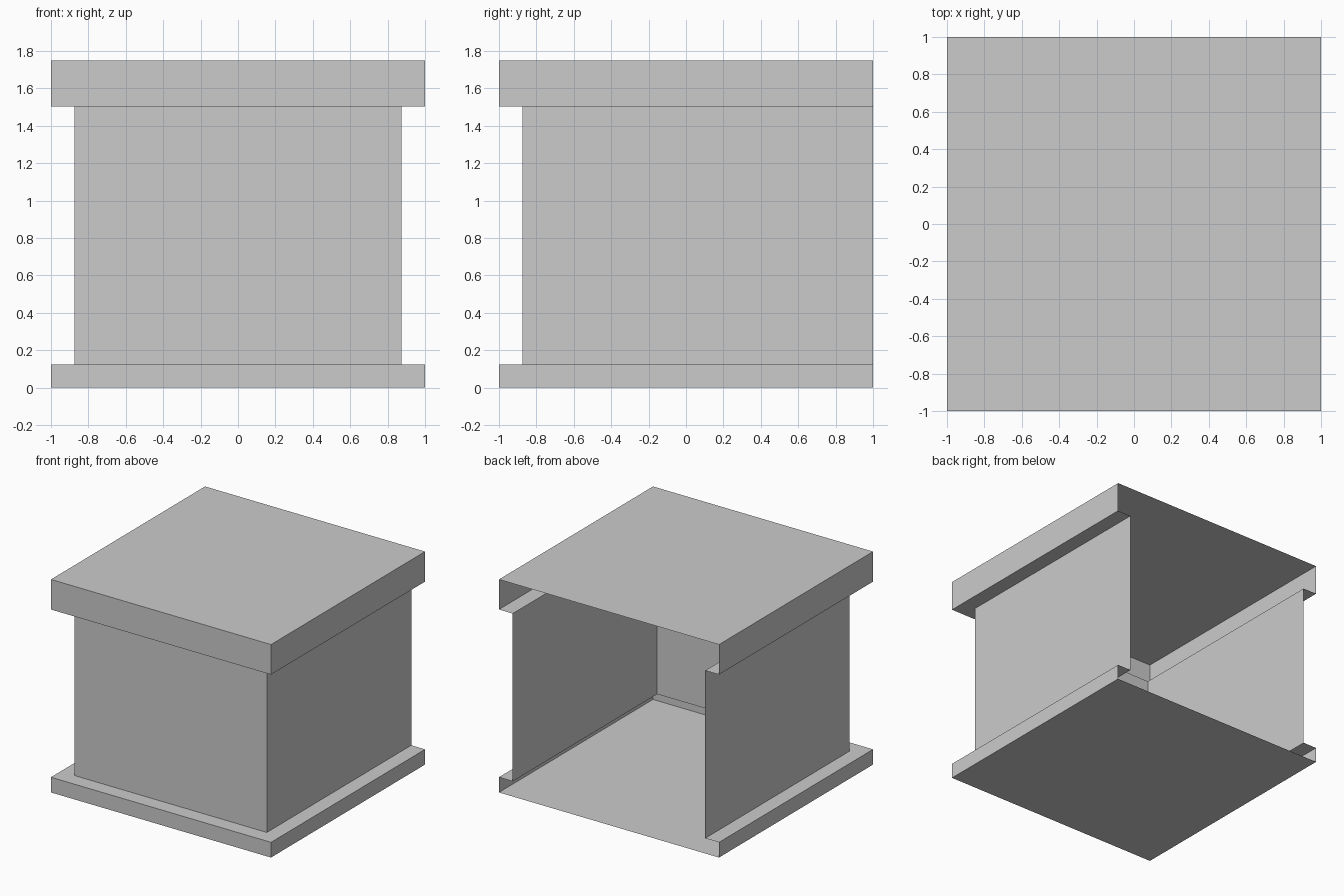
import bpy
import bmesh

if "Cube" in bpy.data.objects:
    bpy.data.objects.remove(bpy.data.objects["Cube"])

OUT, IN = 1.0, 0.875          # half widths of the rims and the walls
BACK = 1.0                    # open back plane


def shell(name, profile, floor=False, roof=False):
    """Sweep a (half width, z) profile round left, front and right; the back stays open."""
    bm = bmesh.new()
    rings = []
    for r, z in profile:
        path = [(-r, BACK), (-r, -r), (r, -r), (r, BACK)]
        rings.append([bm.verts.new((x, y, z)) for x, y in path])
    for low, high in zip(rings, rings[1:]):
        for i in range(3):
            bm.faces.new((low[i], low[i + 1], high[i + 1], high[i]))
    if floor:
        bm.faces.new(rings[0][::-1])
    if roof:
        bm.faces.new(rings[-1])
    mesh = bpy.data.meshes.new(name)
    bm.to_mesh(mesh)
    bm.free()
    obj = bpy.data.objects.new(name, mesh)
    bpy.context.collection.objects.link(obj)
    return obj


# Base tray with its inward ledge
shell("base", [(OUT, 0), (OUT, 0.125), (IN, 0.125)], floor=True)
# Three thin walls
shell("walls", [(IN, 0.125), (IN, 1.503)])
# Lid with its underside ledge
shell("lid", [(IN, 1.503), (OUT, 1.503), (OUT, 1.75)], roof=True)
